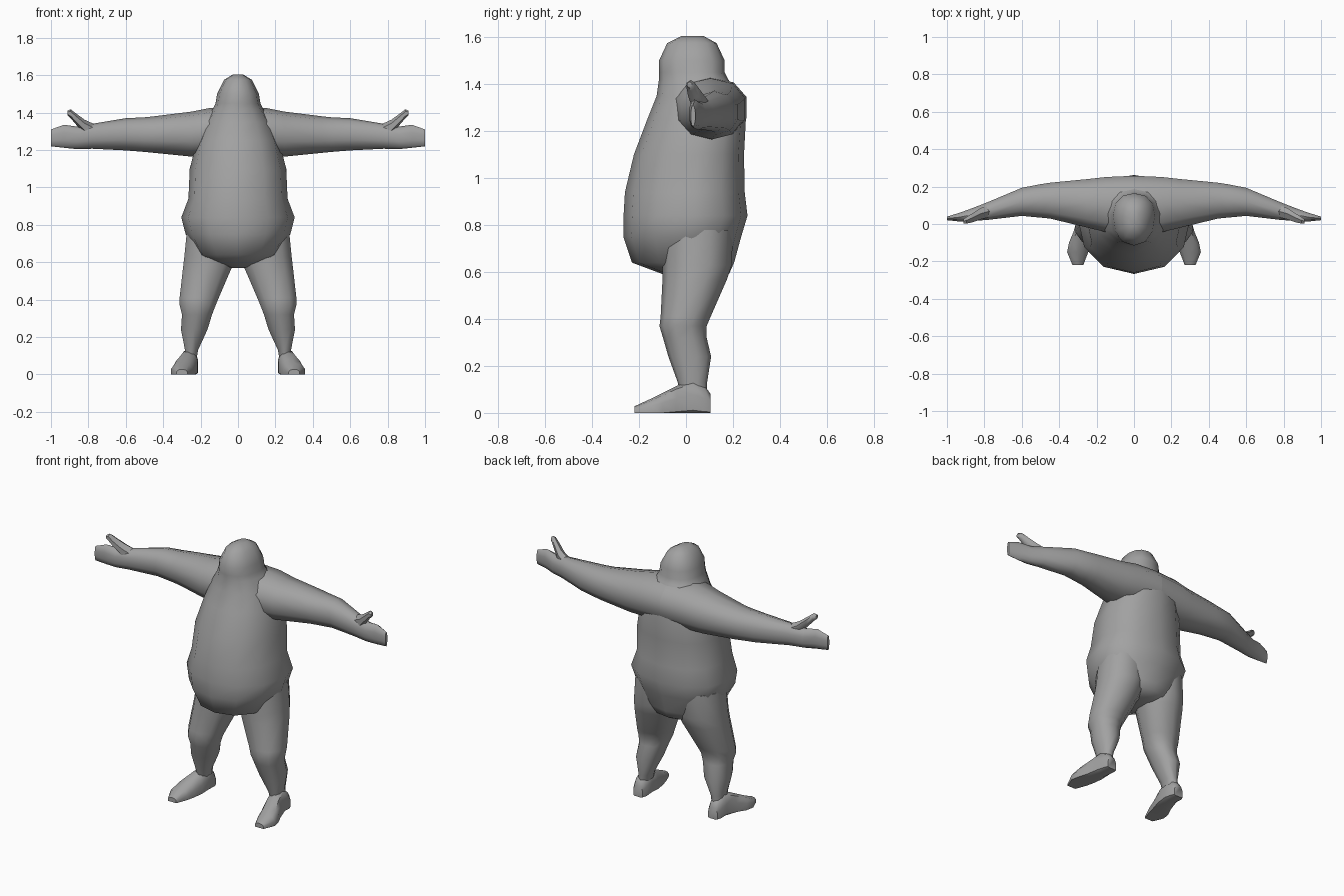
import bpy, bmesh, math

skin = bpy.data.materials.new("grey skin")
skin.diffuse_color = (0.36, 0.36, 0.36, 1)


def spow(v, p):
    return math.copysign(abs(v) ** p, v)


def loft(name, axis, rings, sides=10, mid=0.5, power=1.0, mirror=False):
    """Skin rings (position, a_low, a_high, b_low, b_high) along an axis.
    mid sets where along b each ring is widest; a, b are the other two axes."""
    bm = bmesh.new()
    others = [i for i in range(3) if i != axis]
    loops = []
    for pos, a0, a1, b0, b1 in rings:
        ca, ra = (a0 + a1) / 2, (a1 - a0) / 2
        cb = b0 + (b1 - b0) * mid
        loop = []
        for k in range(sides):
            t = 2 * math.pi * k / sides + math.pi / 2
            s = spow(math.sin(t), power)
            co = [0, 0, 0]
            co[axis] = pos
            co[others[0]] = ca + ra * spow(math.cos(t), power)
            co[others[1]] = cb + s * ((b1 - cb) if s > 0 else (cb - b0))
            co[2] = max(co[2], 0)
            loop.append(bm.verts.new(co))
        loops.append(loop)
    for p, q in zip(loops, loops[1:]):
        for k in range(sides):
            n = (k + 1) % sides
            bm.faces.new((p[k], p[n], q[n], q[k]))
    bm.faces.new(loops[0])
    bm.faces.new(loops[-1])
    bmesh.ops.recalc_face_normals(bm, faces=bm.faces)
    me = bpy.data.meshes.new(name)
    bm.to_mesh(me)
    bm.free()
    me.materials.append(skin)
    ob = bpy.data.objects.new(name, me)
    bpy.context.collection.objects.link(ob)
    if mirror:
        ob.modifiers.new("mirror", 'MIRROR').use_mirror_merge = False
    bpy.ops.object.select_all(action='DESELECT')
    ob.select_set(True)
    bpy.context.view_layer.objects.active = ob
    bpy.ops.object.shade_smooth_by_angle(angle=math.radians(50))
    return ob


def sym(z, w, y0, y1):
    return (z, -w, w, y0, y1)


# Torso and head in one skin, big belly forward
loft("body", 2, [
    sym(0.57, 0.05, -0.06, 0.14), sym(0.595, 0.15, -0.11, 0.185),
    sym(0.64, 0.215, -0.23, 0.205), sym(0.75, 0.28, -0.267, 0.235),
    sym(0.84, 0.303, -0.266, 0.262), sym(0.94, 0.265, -0.26, 0.25),
    sym(1.10, 0.258, -0.222, 0.247), sym(1.25, 0.22, -0.165, 0.255),
    sym(1.35, 0.18, -0.125, 0.23), sym(1.42, 0.135, -0.115, 0.18),
    sym(1.45, 0.12, -0.115, 0.165), sym(1.50, 0.112, -0.115, 0.165),
    sym(1.575, 0.075, -0.08, 0.13), sym(1.605, 0.025, -0.02, 0.075),
], sides=12, mid=0.58, power=0.9)

# Arms, wide at the shoulder and sweeping forward into flat hands
loft("arm", 0, [
    (0.00, -0.06, 0.265, 1.17, 1.43), (0.15, -0.05, 0.258, 1.165, 1.425),
    (0.25, -0.025, 0.246, 1.165, 1.405), (0.45, 0.025, 0.225, 1.185, 1.38),
    (0.50, 0.03, 0.217, 1.19, 1.375), (0.60, 0.04, 0.197, 1.198, 1.37),
    (0.78, 0.02, 0.12, 1.207, 1.34), (0.86, 0.015, 0.088, 1.205, 1.325),
    (0.93, 0.012, 0.062, 1.212, 1.335), (1.00, 0.02, 0.04, 1.22, 1.31),
], sides=10, power=0.9, mirror=True)

# Thumbs
loft("thumb", 0, [
    (0.76, 0.035, 0.11, 1.25, 1.335), (0.82, 0.02, 0.09, 1.285, 1.362),
    (0.865, 0.005, 0.06, 1.335, 1.395), (0.895, 0.0, 0.04, 1.37, 1.418),
    (0.912, 0.002, 0.028, 1.385, 1.41),
], sides=6, mirror=True)

# Legs
loft("leg", 2, [
    (0.05, 0.225, 0.29, -0.02, 0.09), (0.13, 0.212, 0.285, -0.035, 0.09),
    (0.24, 0.16, 0.308, -0.075, 0.107), (0.32, 0.135, 0.303, -0.098, 0.088),
    (0.37, 0.115, 0.316, -0.113, 0.088), (0.41, 0.098, 0.317, -0.108, 0.105),
    (0.57, 0.028, 0.30, -0.10, 0.175), (0.63, 0.01, 0.293, -0.10, 0.195),
    (0.78, 0.01, 0.278, -0.10, 0.20),
], sides=10, power=0.9, mirror=True)

# Feet, turned slightly outward, flat soles
loft("foot", 1, [
    (0.105, 0.225, 0.29, -0.02, 0.08), (0.08, 0.215, 0.30, -0.03, 0.115),
    (0.03, 0.212, 0.305, -0.03, 0.14), (-0.04, 0.215, 0.325, -0.03, 0.115),
    (-0.10, 0.23, 0.35, -0.03, 0.085), (-0.15, 0.242, 0.36, -0.02, 0.06),
    (-0.22, 0.27, 0.33, -0.01, 0.028),
], sides=10, mid=0.4, power=0.8, mirror=True)
